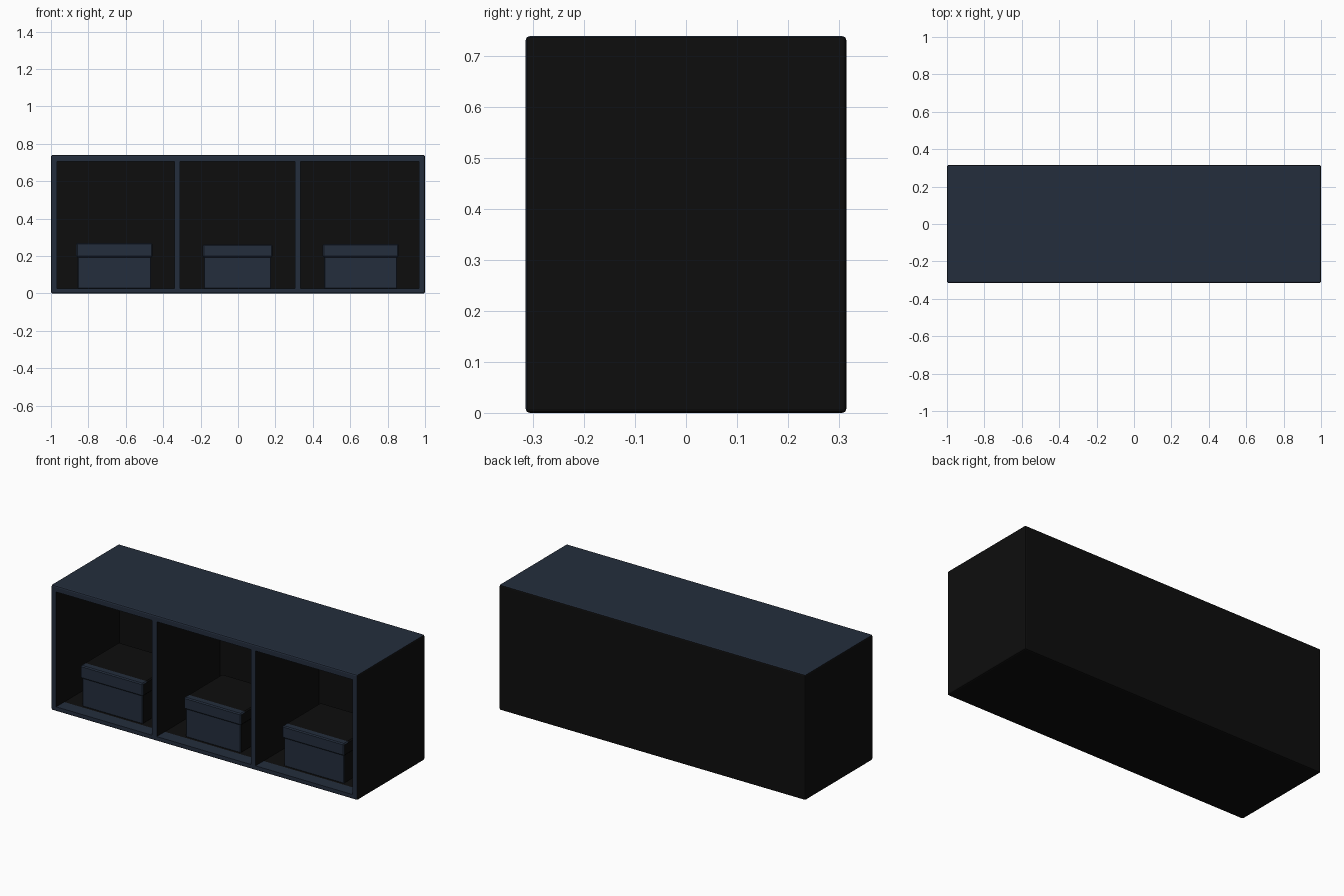
import bpy, bmesh
from mathutils import Vector

if "Cube" in bpy.data.objects:
    bpy.data.objects.remove(bpy.data.objects["Cube"])


def make_material(name, rgb):
    m = bpy.data.materials.new(name)
    m.diffuse_color = (*rgb, 1)
    m.use_nodes = True
    m.node_tree.nodes["Principled BSDF"].inputs["Base Color"].default_value = m.diffuse_color
    return m


navy = make_material("navy", (0.0172, 0.0268, 0.0462))
black = make_material("near_black", (0.0042, 0.0042, 0.0042))

FRONT, BACK, HEIGHT = -0.315, 0.315, 0.74


def finish(bm, name, is_navy):
    """Colour faces by rule and turn the bmesh into an object."""
    bm.normal_update()
    for f in bm.faces:
        f.material_index = 0 if is_navy(f.normal, f.calc_center_median()) else 1
    me = bpy.data.meshes.new(name)
    bm.to_mesh(me)
    bm.free()
    me.materials.append(navy)
    me.materials.append(black)
    ob = bpy.data.objects.new(name, me)
    bpy.context.collection.objects.link(ob)


def split_at(bm, y):
    bmesh.ops.bisect_plane(bm, geom=bm.verts[:] + bm.edges[:] + bm.faces[:],
                           plane_co=(0, y, 0), plane_no=(0, 1, 0))


def cabinet():
    # front grid of frame strips and three openings
    xs = [-1, -0.967, -0.34, -0.31, 0.305, 0.335, 0.967, 1]
    zs = [0, 0.027, 0.705, HEIGHT]
    bm = bmesh.new()
    grid = [[bm.verts.new((x, FRONT, z)) for z in zs] for x in xs]
    cells = {}
    for i in range(len(xs) - 1):
        for j in range(len(zs) - 1):
            cells[i, j] = bm.faces.new((grid[i][j], grid[i + 1][j],
                                        grid[i + 1][j + 1], grid[i][j + 1]))
    openings = [cells[i, 1] for i in (1, 3, 5)]
    front = list(cells.values())
    # closed body behind the grid
    ext = bmesh.ops.extrude_face_region(bm, geom=front, use_keep_orig=True)
    verts = [g for g in ext["geom"] if isinstance(g, bmesh.types.BMVert)]
    bmesh.ops.translate(bm, verts=verts, vec=(0, BACK - FRONT, 0))
    # hollow compartments, leaving a back panel
    for f in openings:
        pit = bmesh.ops.extrude_discrete_faces(bm, faces=[f])["faces"]
        bmesh.ops.translate(bm, verts=pit[0].verts[:], vec=(0, 0.59, 0))
    bmesh.ops.recalc_face_normals(bm, faces=bm.faces)
    bm.normal_update()

    # soften the outer edges only
    def outer(e):
        if len(e.link_faces) != 2 or e.calc_face_angle() < 1:
            return False
        c = (e.verts[0].co + e.verts[1].co) / 2
        hits = (abs(abs(c.x) - 1) < 1e-4) + (abs(abs(c.y) - BACK) < 1e-4) \
            + (c.z < 1e-4 or c.z > HEIGHT - 1e-4)
        return hits >= 2
    bmesh.ops.bevel(bm, geom=[e for e in bm.edges if outer(e)], offset=0.008,
                    segments=2, profile=0.5, affect='EDGES')
    split_at(bm, -0.24)

    # navy on front edges, top, and the front strip of the floor
    def rule(n, c):
        if n.y < -0.6:
            return c.y < -0.25
        return n.z > 0.6 and (c.z > 0.7 or c.y < -0.24)
    finish(bm, "cabinet", rule)


def block(name, x0, x1, y0, y1, z0, z1, bevel, strip=None):
    """Box with a navy front and optional navy strip along its top."""
    bm = bmesh.new()
    bmesh.ops.create_cube(bm, size=1)
    for v in bm.verts:
        v.co = Vector((x0 if v.co.x < 0 else x1, y0 if v.co.y < 0 else y1,
                       z0 if v.co.z < 0 else z1))
    bmesh.ops.bevel(bm, geom=bm.edges[:], offset=bevel, segments=1,
                    affect='EDGES')
    if strip:
        split_at(bm, y0 + strip)
    finish(bm, name, lambda n, c: n.y < -0.5 or
           (strip and n.z > 0.5 and c.y < y0 + strip))


cabinet()

# storage boxes with overhanging lids: lid left, lid right, lid top
for side, x0, x1, top in (("left", -0.865, -0.457, 0.269),
                          ("middle", -0.189, 0.184, 0.262),
                          ("right", 0.453, 0.858, 0.265)):
    block(f"{side}_box", x0 + 0.007, x1 - 0.007, -0.227, 0.115, 0.025, 0.2, 0.004)
    block(f"{side}_box_lid", x0, x1, -0.236, 0.122, 0.193, top, 0.006, strip=0.04)
